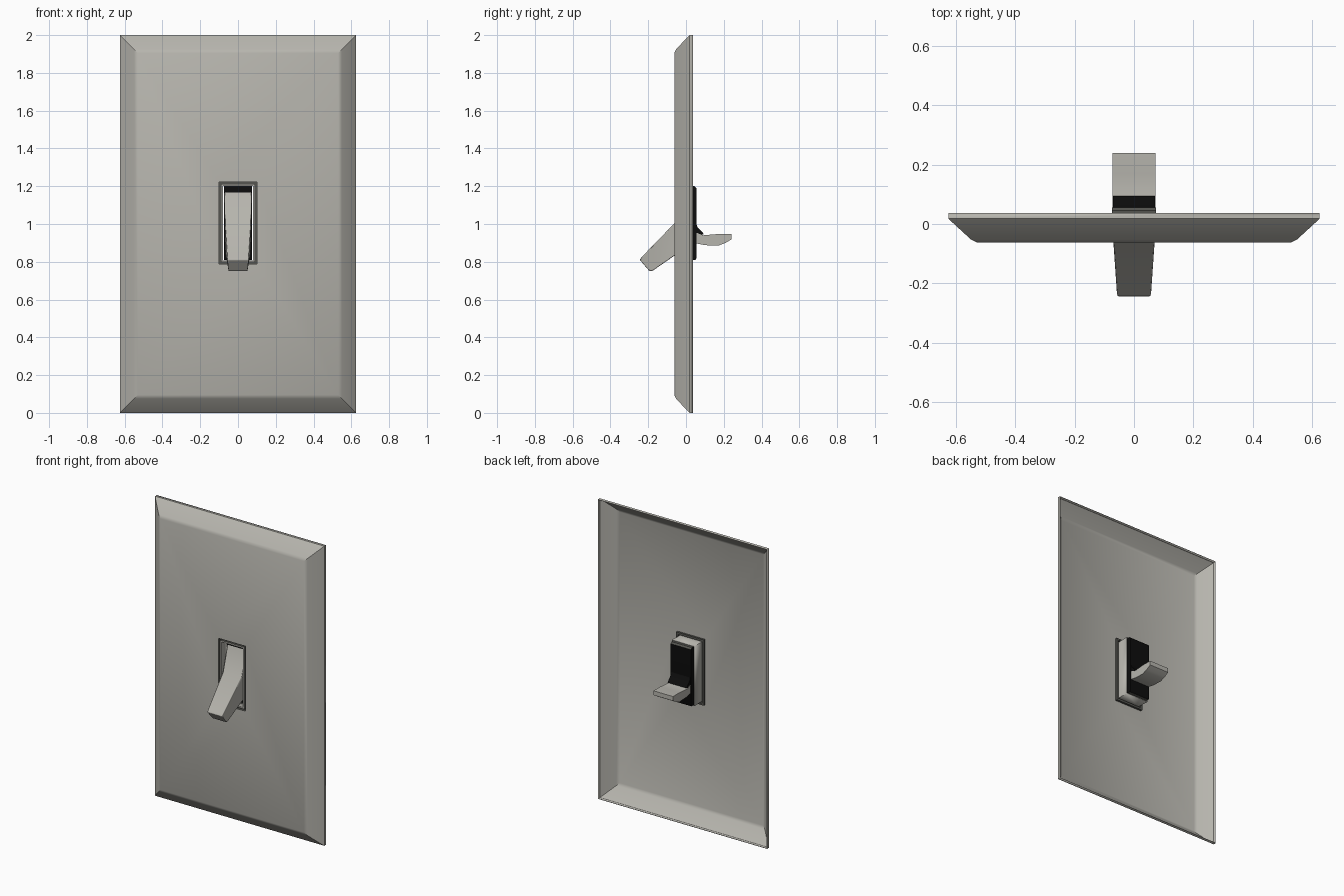
import bpy, bmesh

old = bpy.data.objects.get("Cube")
if old:
    bpy.data.objects.remove(old, do_unlink=True)


def material(name, rgb):
    m = bpy.data.materials.new(name)
    m.use_nodes = True
    m.diffuse_color = (*rgb, 1)
    bsdf = next(n for n in m.node_tree.nodes if n.type == "BSDF_PRINCIPLED")
    bsdf.inputs["Base Color"].default_value = (*rgb, 1)
    return m


GREY = material("warm grey", (0.47, 0.46, 0.42))
DARK = material("dark grey", (0.09, 0.09, 0.08))
BLACK = material("black", (0.004, 0.004, 0.004))


def finish(name, bm, mats, angle=0.6, recalc=True):
    if recalc:
        bmesh.ops.recalc_face_normals(bm, faces=bm.faces)
    mesh = bpy.data.meshes.new(name)
    bm.to_mesh(mesh)
    bm.free()
    obj = bpy.data.objects.new(name, mesh)
    bpy.context.collection.objects.link(obj)
    for m in mats:
        mesh.materials.append(m)
    bpy.ops.object.select_all(action="DESELECT")
    obj.select_set(True)
    bpy.context.view_layer.objects.active = obj
    bpy.ops.object.shade_smooth_by_angle(angle=angle)
    return obj


def add_bevel(obj, width):
    mod = obj.modifiers.new("soft edges", "BEVEL")
    mod.width = width
    mod.segments = 2
    mod.limit_method = "ANGLE"


def side_profile(name, points, mats, bevel=0.0):
    """Span a closed side outline of (y, z, half width) across x."""
    bm = bmesh.new()
    left = [bm.verts.new((w, y, z)) for y, z, w in points]
    right = [bm.verts.new((-w, y, z)) for y, z, w in points]
    caps = [bm.faces.new(left), bm.faces.new(right[::-1])]
    n = len(points)
    for i in range(n):
        j = (i + 1) % n
        bm.faces.new((left[i], right[i], right[j], left[j]))
    bmesh.ops.triangulate(bm, faces=caps)
    obj = finish(name, bm, mats)
    if bevel:
        add_bevel(obj, bevel)
    return obj


# Wall plate: hollow pressed sheet with sloped rim, groove and collar
rings = [(0.625 - d, 1.0 - d, 1.0, y) for d, y in
         [(0, 0.037), (0, 0.018), (0.012, 0.006), (0.075, -0.052), (0.095, -0.062)]]
rings += [(0.10 - d, 0.217 - d, 1.005, y) for d, y in
          [(0, -0.062), (0, -0.045), (0.01, -0.045), (0.01, -0.06),
           (0.02, -0.06), (0.02, 0.03)]]
bm = bmesh.new()
loops = [[bm.verts.new((sx * hx, y, cz + sz * hz))
          for sx, sz in ((-1, -1), (1, -1), (1, 1), (-1, 1))]
         for hx, hz, cz, y in rings]
for k, (a, b) in enumerate(zip(loops, loops[1:])):
    for i in range(4):
        j = (i + 1) % 4
        face = bm.faces.new((a[i], a[j], b[j], b[i]))
        face.material_index = 1 if k in (5, 6, 7) else 0
plate = finish("wall_plate", bm, [GREY, DARK], recalc=False)
shell = plate.modifiers.new("sheet thickness", "SOLIDIFY")
shell.thickness = 0.004
shell.offset = -1

# Toggle lever, tapering towards its tip
side_profile("toggle_lever", [
    (0.04, 1.19, 0.072), (0.0, 1.2, 0.072), (-0.06, 1.005, 0.07),
    (-0.235, 0.825, 0.058), (-0.245, 0.81, 0.056), (-0.195, 0.752, 0.05),
    (-0.18, 0.75, 0.05), (-0.05, 0.84, 0.066), (0.04, 0.88, 0.07)],
    [GREY], 0.004)


def constant(points, w):
    return [(y, z, w) for y, z in points]


# Rear tongue of the lever
side_profile("rear_tongue", constant([
    (0.04, 0.9), (0.1, 0.888), (0.17, 0.885), (0.21, 0.9), (0.24, 0.918),
    (0.24, 0.947), (0.17, 0.947), (0.09, 0.94), (0.04, 0.96)], 0.072), [GREY])

# Housing behind the plate, with dark ends
housing = side_profile("switch_housing", constant([
    (-0.01, 0.81), (0.05, 0.81), (0.055, 0.82),
    (0.055, 1.19), (0.045, 1.2), (-0.01, 1.2)], 0.075), [BLACK, DARK])
for p in housing.data.polygons:
    p.material_index = 1 if abs(p.normal.z) > 0.6 else 0

# Wedge joining the housing to the tongue
side_profile("housing_wedge", constant([
    (0.05, 1.02), (0.06, 0.985), (0.095, 0.947), (0.05, 0.93)], 0.07), [BLACK])
